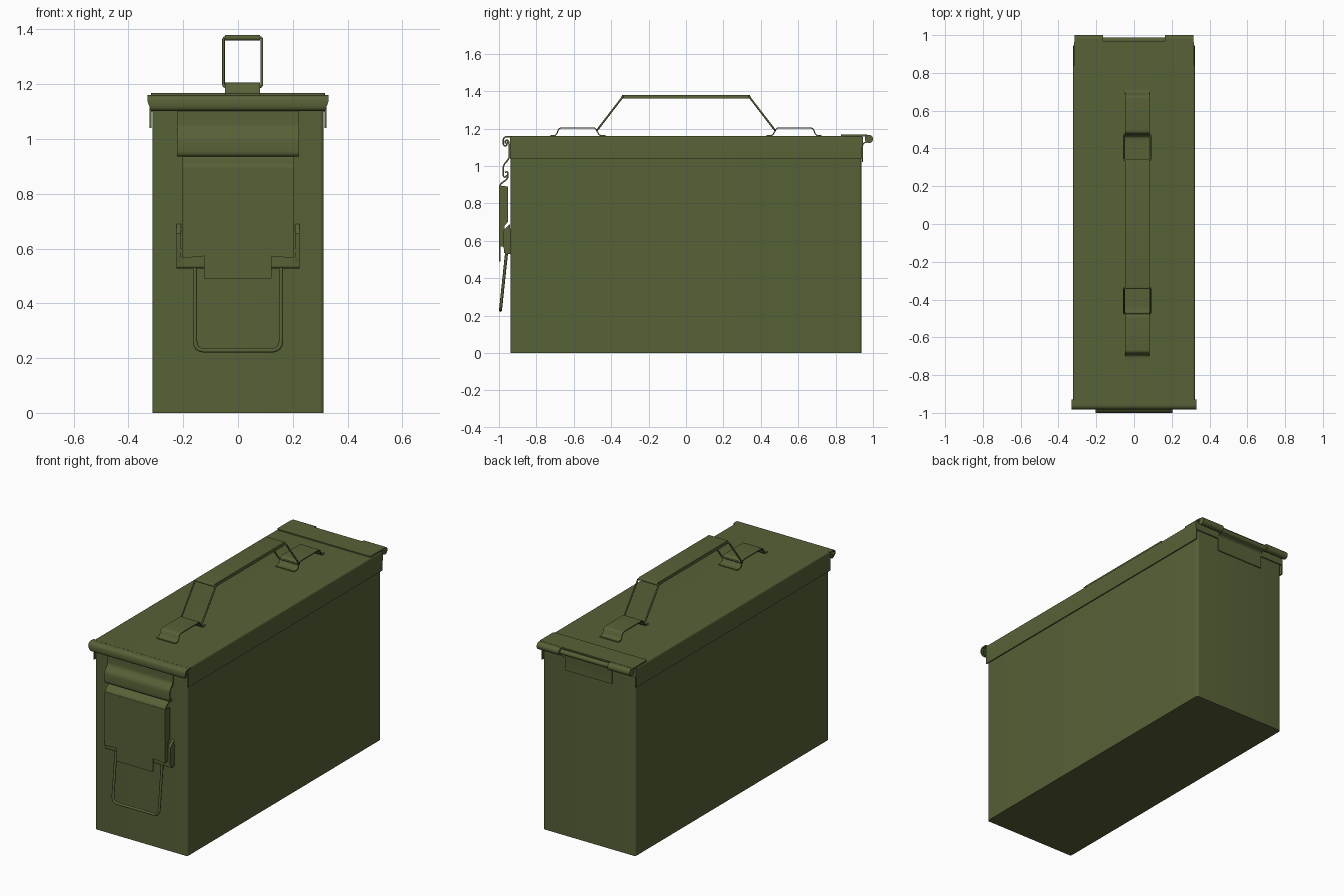
import bpy, bmesh, math
from mathutils import Vector

if "Cube" in bpy.data.objects:
    bpy.data.objects.remove(bpy.data.objects["Cube"])

paint = bpy.data.materials.new("olive_paint")
paint.diffuse_color = (0.095, 0.12, 0.038, 1)
paint.use_nodes = True
paint.node_tree.nodes["Principled BSDF"].inputs["Base Color"].default_value = paint.diffuse_color


def finish(obj, angle=35):
    obj.data.materials.clear()
    obj.data.materials.append(paint)
    bpy.ops.object.select_all(action='DESELECT')
    obj.select_set(True)
    bpy.context.view_layer.objects.active = obj
    bpy.ops.object.shade_smooth_by_angle(angle=math.radians(angle))
    return obj


def rounded(pts, r, closed=False, steps=4):
    """Replace each corner of a path with a small curve."""
    P = [Vector(p) for p in pts]
    n, out = len(P), []
    for i, p in enumerate(P):
        if not closed and i in (0, n - 1):
            out.append(p)
            continue
        a, b = P[i - 1] - p, P[(i + 1) % n] - p
        s = p + a.normalized() * min(r, a.length * 0.49)
        e = p + b.normalized() * min(r, b.length * 0.49)
        for k in range(steps + 1):
            t = k / steps
            out.append(s * (1 - t) ** 2 + p * 2 * t * (1 - t) + e * t * t)
    return out


def thick(path, t):
    """Outline of a sheet-metal strip that follows a 2D path."""
    left, right = [], []
    for i, p in enumerate(path):
        d = (path[min(i + 1, len(path) - 1)] - path[max(i - 1, 0)]).normalized()
        nrm = Vector((-d.y, d.x)) * t / 2
        left.append(p + nrm)
        right.append(p - nrm)
    return left + right[::-1]


def prism(name, outline, axis, a, b, bevel=0):
    """Extrude a 2D outline along an axis from a to b."""
    def place(p, h):
        return {'X': (h, p[0], p[1]), 'Y': (p[0], h, p[1]), 'Z': (p[0], p[1], h)}[axis]
    bm = bmesh.new()
    lo = [bm.verts.new(place(p, a)) for p in outline]
    hi = [bm.verts.new(place(p, b)) for p in outline]
    n = len(lo)
    bm.faces.new(lo)
    bm.faces.new(hi[::-1])
    for i in range(n):
        j = (i + 1) % n
        bm.faces.new((lo[i], hi[i], hi[j], lo[j]))
    bmesh.ops.recalc_face_normals(bm, faces=bm.faces[:])
    if bevel:
        bmesh.ops.bevel(bm, geom=bm.edges[:], offset=bevel, segments=2, affect='EDGES', profile=0.5)
    me = bpy.data.meshes.new(name)
    bm.to_mesh(me)
    bm.free()
    obj = bpy.data.objects.new(name, me)
    bpy.context.collection.objects.link(obj)
    return finish(obj)


def strip(name, pts, x0, x1, t=0.008, r=0.015):
    """Bent sheet strip: (y, z) path, spanning x0..x1."""
    return prism(name, thick(rounded(pts, r), t), 'X', x0, x1)


def rect(x0, x1, y0, y1):
    return [(x0, y0), (x1, y0), (x1, y1), (x0, y1)]


def wire(name, pts, radius, r, closed):
    cu = bpy.data.curves.new(name, 'CURVE')
    cu.dimensions = '3D'
    cu.bevel_depth, cu.bevel_resolution, cu.use_fill_caps = radius, 2, True
    path = rounded(pts, r, closed)
    sp = cu.splines.new('POLY')
    sp.points.add(len(path) - 1)
    for q, p in zip(sp.points, path):
        q.co = (*p, 1)
    sp.use_cyclic_u = closed
    obj = bpy.data.objects.new(name, cu)
    bpy.context.collection.objects.link(obj)
    bpy.ops.object.select_all(action='DESELECT')
    obj.select_set(True)
    bpy.context.view_layer.objects.active = obj
    bpy.ops.object.convert(target='MESH')
    return finish(bpy.context.object, 50)


def circle(cy, cz, r, n=20):
    return [(cy + r * math.cos(2 * math.pi * i / n), cz + r * math.sin(2 * math.pi * i / n)) for i in range(n)]


# Box body with slightly rounded upright corners
prism("body", rounded(rect(-0.313, 0.313, -0.938, 0.938), 0.015, True), 'Z', 0, 1.145)

# Lid: top sheet with side skirts, rear lip and rolled front edge
w, i = 0.323, 0.316
prism("lid", [(-w, 1.04)] + rounded([(-w - .001, 1.10), (-w, 1.16), (w, 1.16), (w + .001, 1.10)], 0.012)[1:-1]
      + [(w, 1.04), (i, 1.04), (i, 1.14), (-i, 1.14), (-i, 1.04)], 'Y', -0.94, 0.942)
prism("lid_rear_lip", rect(-w, w, 1.10, 1.155), 'Y', 0.935, 0.945)
roll = strip("lid_front_roll", [(-0.93, 1.155), (-0.965, 1.157), (-0.978, 1.145), (-0.978, 1.113),
                                (-0.966, 1.105), (-0.957, 1.112), (-0.957, 1.13)], -0.33, 0.33)
for v in roll.data.vertices:
    if v.co.z < 1.135:
        v.co.x *= 1 - (1.135 - v.co.z) * 1.2

# Rear hinge: leaf on the lid, two outer knuckles, centre knuckle and body leaf
prism("hinge_lid_leaf", rounded(rect(-0.318, 0.318, 0.83, 0.968), 0.012, True), 'Z', 1.158, 1.167)
for s, side in ((-1, "left"), (1, "right")):
    prism("hinge_knuckle_" + side, circle(0.978, 1.144, 0.022), 'X', s * 0.165, s * 0.315)
    prism("hinge_strap_" + side, rect(0.93, 0.978, 1.158, 1.166), 'X', s * 0.165, s * 0.315)
prism("hinge_centre_knuckle", circle(0.972, 1.142, 0.015), 'X', -0.165, 0.165)
strip("hinge_body_leaf", [(0.972, 1.13), (0.944, 1.12), (0.944, 1.02)], -0.16, 0.16, 0.006)

# Carry handle, set slightly off centre
hx0, hx1 = -0.047, 0.081
for s, end in ((-1, "front"), (1, "rear")):
    strip("handle_bracket_" + end,
          [(s * 0.725, 1.162), (s * 0.695, 1.163), (s * 0.678, 1.203), (s * 0.485, 1.203),
           (s * 0.463, 1.163), (s * 0.43, 1.162)], hx0, hx1, 0.006, 0.012)
    wire("handle_wire_" + end,
         [(hx0 - 0.006, s * 0.476, 1.19), (hx0 - 0.006, s * 0.337, 1.371),
          (hx1 + 0.006, s * 0.337, 1.371), (hx1 + 0.006, s * 0.476, 1.19)], 0.005, 0.012, True)
prism("handle_grip", rounded([(-0.344, 1.36), (0.344, 1.36), (0.344, 1.38), (-0.344, 1.38)], 0.009, True),
      'X', hx0, hx1)

# Upper latch strap hooked into the lid roll
strip("latch_strap", [(-0.966, 1.12), (-0.966, 1.138), (-0.95, 1.138), (-0.945, 1.11), (-0.945, 1.04),
                      (-0.976, 1.005), (-0.978, 0.945), (-0.966, 0.938), (-0.958, 0.95)], -0.222, 0.222)

# Latch lever: curled top, flat front with bottom tab, folded sides
strip("latch_lever_curl", [(-0.968, 0.965), (-0.953, 0.972), (-0.951, 0.935), (-0.975, 0.915), (-0.994, 0.902),
                           (-0.996, 0.88)], -0.205, 0.205)
prism("latch_lever", [(-0.205, 0.565), (-0.125, 0.572), (-0.125, 0.49), (0.122, 0.49), (0.122, 0.572),
                      (0.205, 0.565), (0.205, 0.895), (-0.205, 0.895)], 'Y', -1.0, -0.992)
for s, side in ((-1, "left"), (1, "right")):
    prism("latch_lever_side_" + side, [(-0.994, 0.57), (-0.975, 0.57), (-0.97, 0.68), (-0.953, 0.70),
                                       (-0.953, 0.89), (-0.994, 0.895)], 'X', s * 0.197, s * 0.205)
    # Lower bracket ears
    prism("latch_bracket_ear_" + side, [(-0.94, 0.535), (-0.968, 0.535), (-0.978, 0.57), (-0.975, 0.655),
                                        (-0.965, 0.668), (-0.94, 0.69)], 'X', s * 0.208, s * 0.224)

# Lower bracket plate and its rolled bottom edge
prism("latch_bracket_plate", rect(-0.224, 0.224, 0.53, 0.665), 'Y', -0.95, -0.936)
prism("latch_bracket_front", rect(-0.224, 0.224, 0.535, 0.60), 'Y', -0.972, -0.964)
prism("latch_bracket_roll", circle(-0.958, 0.54, 0.013), 'X', -0.224, 0.224)

# Pull loop hanging from the bracket
wire("pull_loop", [(-0.157, -0.958, 0.55), (-0.157, -0.992, 0.228), (0.157, -0.992, 0.228),
                   (0.157, -0.958, 0.55)], 0.008, 0.035, False)
